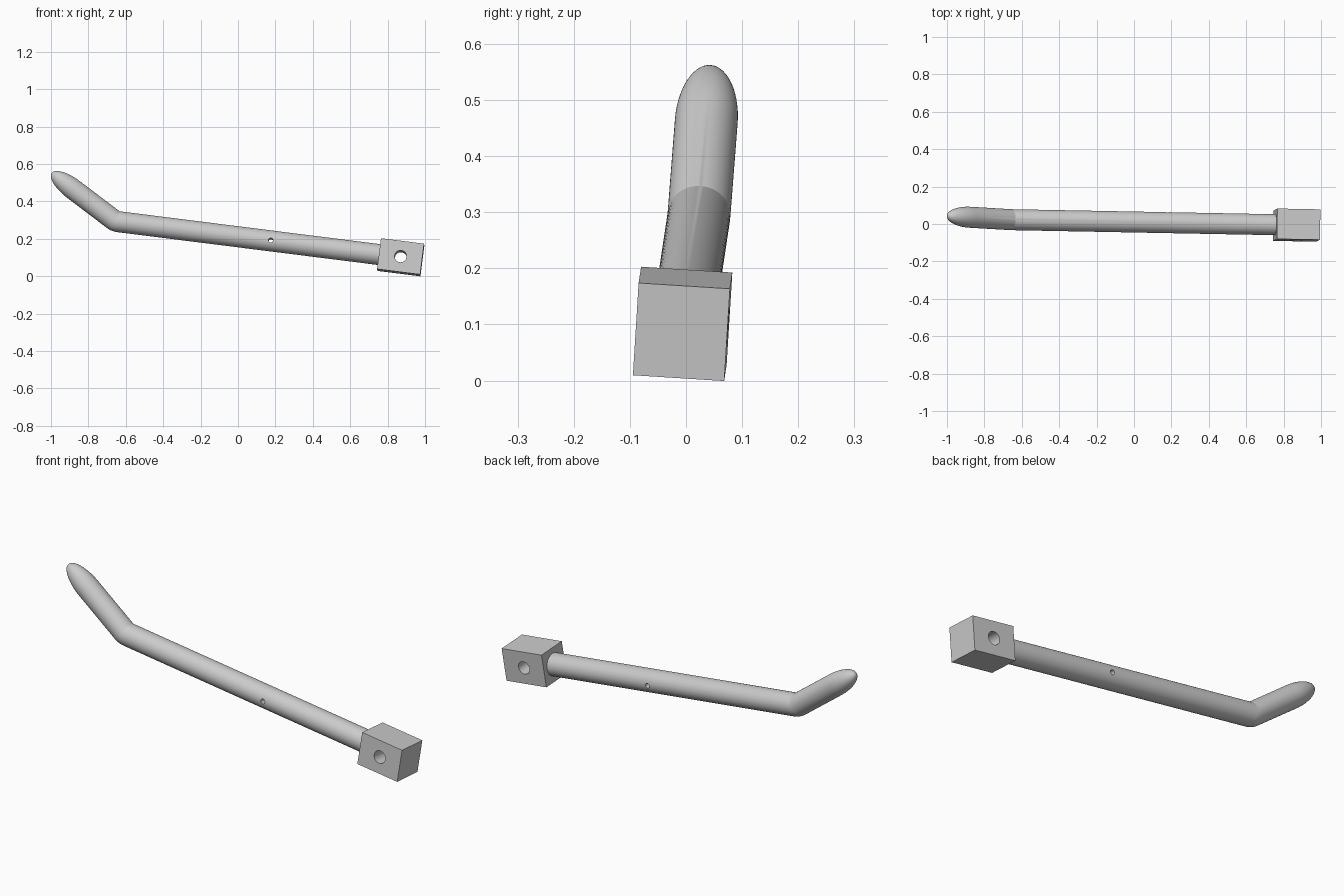
import bpy, bmesh, math
from mathutils import Matrix, Vector

if "Cube" in bpy.data.objects:
    bpy.data.objects.remove(bpy.data.objects["Cube"])

# Tool frame: local x runs along the rod, y is the hole direction, z is up
u = Vector((1, -0.019, -0.126)).normalized()
w = Vector((0, 1, -0.062))
w = (w - u * w.dot(u)).normalized()
v = u.cross(w)
FRAME = Matrix((u, w, v)).transposed().to_4x4()
FRAME.translation = (0.87, -0.006, 0.101)

R = 0.056                       # rod radius
LENGTH, DEPTH, HEIGHT = 0.232, 0.163, 0.166
BEND_X = -1.522                 # where the straight rod ends
BEND = math.radians(30)
GRIP, TIP = 0.264, 0.15         # straight grip and elliptical tip lengths
SEGS = 64


def make_object(name, bm):
    bmesh.ops.recalc_face_normals(bm, faces=bm.faces[:])
    mesh = bpy.data.meshes.new(name)
    bm.to_mesh(mesh)
    bm.free()
    ob = bpy.data.objects.new(name, mesh)
    ob.matrix_world = FRAME
    bpy.context.collection.objects.link(ob)
    return ob


def drill(ob, x, radius):
    """Cut a round hole through the part along local y."""
    bm = bmesh.new()
    bmesh.ops.create_cone(bm, cap_ends=True, segments=32, radius1=radius,
                          radius2=radius, depth=0.5,
                          matrix=Matrix.Translation((x, 0, 0)) @ Matrix.Rotation(math.pi / 2, 4, 'X'))
    cutter = make_object("hole_cutter", bm)
    cutter.hide_render = True
    mod = ob.modifiers.new("hole", 'BOOLEAN')
    mod.operation, mod.solver, mod.object = 'DIFFERENCE', 'EXACT', cutter
    bpy.ops.object.select_all(action='DESELECT')
    bpy.context.view_layer.objects.active = ob
    ob.select_set(True)
    bpy.ops.object.modifier_apply(modifier=mod.name)
    bpy.data.objects.remove(cutter)
    bpy.ops.object.shade_smooth_by_angle(angle=math.radians(30))


# Square socket block with cross hole
bm = bmesh.new()
bmesh.ops.create_cube(bm, size=1, matrix=Matrix.Diagonal((LENGTH, DEPTH, HEIGHT, 1)))
drill(make_object("socket_block", bm), 0, 0.032)

# Bent handle: (distance past the bend, bend angle, radius) for each ring
rings = [(BEND_X * -1 - LENGTH / 2, 0, R)]
rings += [(0, BEND * i / 6, R) for i in range(7)]
rings += [(GRIP + TIP * math.sin(a), BEND, R * math.cos(a))
          for a in (math.pi / 2 * i / 16 for i in range(17))]
rings[0] = (-rings[0][0], 0, R)
pivot = Vector((BEND_X, 0, R))  # the bend swings about the rod's top edge

bm = bmesh.new()
loops = []
for dist, angle, rad in rings:
    rot = Matrix.Rotation(angle, 3, 'Y')
    loops.append([bm.verts.new(pivot + rot @ Vector(
        (-dist, rad * math.sin(t), rad * math.cos(t) - R)))
        for t in (2 * math.pi * k / SEGS for k in range(SEGS))])
bm.faces.new(loops[0])
for a, b in zip(loops, loops[1:]):
    for k in range(SEGS):
        j = (k + 1) % SEGS
        bm.faces.new((a[k], a[j], b[j], b[k]))
bmesh.ops.remove_doubles(bm, verts=bm.verts[:], dist=1e-5)
drill(make_object("bent_handle", bm), -0.70, 0.012)
